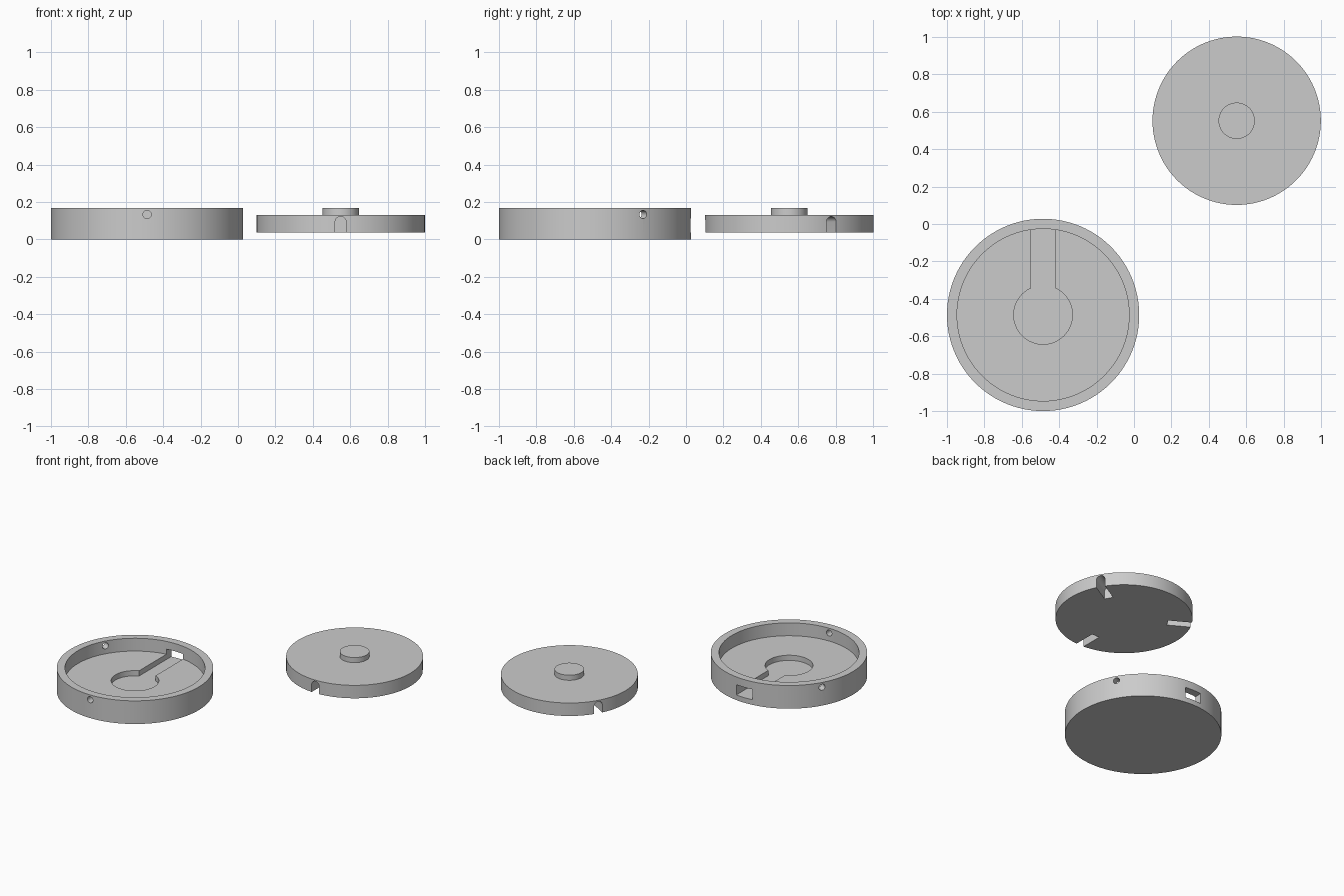
import bpy, math
from mathutils import Matrix, Vector

if "Cube" in bpy.data.objects:
    bpy.data.objects.remove(bpy.data.objects["Cube"])

BASE = Vector((-0.486, -0.486, 0))
LID = Vector((0.549, 0.552, 0))
ANGLES = [math.radians(a) for a in (-90, 30, 150)]

grey = bpy.data.materials.new("plain_grey")
grey.diffuse_color = (0.6, 0.6, 0.6, 1)
grey.use_nodes = True
grey.node_tree.nodes["Principled BSDF"].inputs["Base Color"].default_value = grey.diffuse_color


def disc(name, centre, radius, z0, z1, sides=96):
    bpy.ops.mesh.primitive_cylinder_add(
        vertices=sides, radius=radius, depth=z1 - z0,
        location=(centre.x, centre.y, (z0 + z1) / 2))
    ob = bpy.context.object
    ob.name = name
    ob.data.materials.append(grey)
    return ob


def box(name, lo, hi):
    lo, hi = Vector(lo), Vector(hi)
    bpy.ops.mesh.primitive_cube_add(size=1, location=(lo + hi) / 2)
    ob = bpy.context.object
    ob.name = name
    ob.scale = hi - lo
    ob.data.materials.append(grey)
    return ob


def radial_prism(name, centre, angle, r0, r1, profile):
    """Extrude a (side, z) profile outwards from r0 to r1."""
    n = len(profile)
    verts = [(r, s, z) for r in (r0, r1) for s, z in profile]
    faces = [list(range(n))[::-1], list(range(n, 2 * n))]
    faces += [(i, (i + 1) % n, n + (i + 1) % n, n + i) for i in range(n)]
    me = bpy.data.meshes.new(name)
    me.from_pydata(verts, [], faces)
    me.transform(Matrix.Translation(centre) @ Matrix.Rotation(angle, 4, 'Z'))
    me.materials.append(grey)
    ob = bpy.data.objects.new(name, me)
    bpy.context.collection.objects.link(ob)
    return ob


def cut(target, cutter):
    mod = target.modifiers.new("cut", 'BOOLEAN')
    mod.operation = 'DIFFERENCE'
    mod.solver = 'EXACT'
    mod.object = cutter
    bpy.context.view_layer.objects.active = target
    bpy.ops.object.modifier_apply(modifier=mod.name)
    bpy.data.objects.remove(cutter)


def smooth(ob):
    bpy.ops.object.select_all(action='DESELECT')
    ob.select_set(True)
    bpy.context.view_layer.objects.active = ob
    bpy.ops.object.shade_smooth_by_angle(angle=math.radians(30))


# Round tray with raised rim
tray = disc("tray", BASE, 0.514, 0, 0.168)
cut(tray, disc("hollow", BASE, 0.46, 0.075, 0.3))

# Round pocket and channel in the floor, with a window through the back wall
cut(tray, disc("pocket", BASE, 0.157, 0.037, 0.12, 64))
cut(tray, box("channel", (BASE.x - 0.066, BASE.y, 0.037),
              (BASE.x + 0.066, BASE.y + 0.6, 0.112)))

# Three radial pin holes in the rim
pin = [(0.022 * math.cos(math.tau * i / 24), 0.133 + 0.022 * math.sin(math.tau * i / 24))
       for i in range(24)]
for a in ANGLES:
    cut(tray, radial_prism("pin_hole", BASE, a, 0.4, 0.6, pin))
smooth(tray)

# Lid disc with three arched slots cut in its underside edge
lid = disc("lid", LID, 0.45, 0.037, 0.131)
arch = [(-0.03, 0), (0.03, 0)]
arch += [(0.03 * math.cos(math.pi * i / 16), 0.092 + 0.03 * math.sin(math.pi * i / 16))
         for i in range(17)]
for a in ANGLES:
    cut(lid, radial_prism("slot", LID, a, 0.29, 0.6, arch))
smooth(lid)

# Knob on the lid
smooth(disc("knob", LID, 0.097, 0.12, 0.168, 64))
